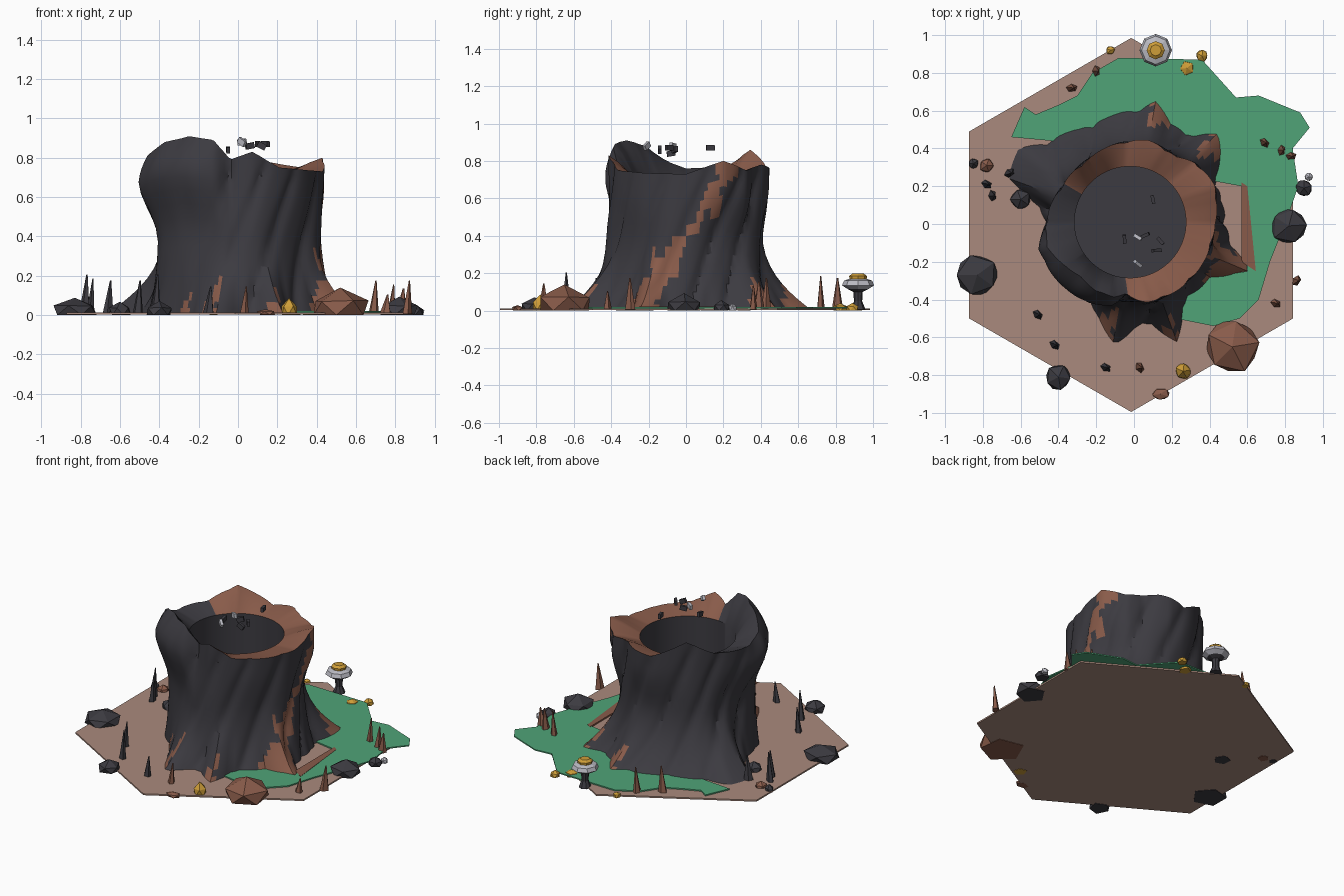
import bpy, bmesh, math, random
from mathutils import Vector, Matrix

if "Cube" in bpy.data.objects:
    bpy.data.objects.remove(bpy.data.objects["Cube"])

random.seed(4)

def mat(name, rgb):
    m = bpy.data.materials.new(name)
    m.diffuse_color = (*rgb, 1)
    m.use_nodes = True
    m.node_tree.nodes["Principled BSDF"].inputs["Base Color"].default_value = m.diffuse_color
    return m

CHAR = mat("charcoal bark", (0.045, 0.043, 0.052))
BROWN = mat("brown wood", (0.25, 0.105, 0.068))
SOIL = mat("pale soil", (0.40, 0.255, 0.205))
MOSS = mat("green moss", (0.08, 0.37, 0.185))
GOLD = mat("gold", (0.62, 0.34, 0.04))
ASH = mat("pale ash", (0.50, 0.50, 0.55))

def finish(bm, name, mats, angle=None):
    bmesh.ops.recalc_face_normals(bm, faces=bm.faces)
    me = bpy.data.meshes.new(name)
    bm.to_mesh(me)
    bm.free()
    ob = bpy.data.objects.new(name, me)
    bpy.context.collection.objects.link(ob)
    for m in mats:
        me.materials.append(m)
    if angle:
        bpy.ops.object.select_all(action='DESELECT')
        ob.select_set(True)
        bpy.context.view_layer.objects.active = ob
        bpy.ops.object.shade_smooth_by_angle(angle=math.radians(angle))
    return ob

def plate(name, pts, z0, z1, m):
    bm = bmesh.new()
    f = bm.faces.new([bm.verts.new((x, y, z0)) for x, y in pts])
    r = bmesh.ops.extrude_face_region(bm, geom=[f])
    for v in r["geom"]:
        if isinstance(v, bmesh.types.BMVert):
            v.co.z = z1
    return finish(bm, name, [m])

def table(tab, a):
    """Cyclic linear lookup of (degrees, value) pairs."""
    a %= 360
    ext = [(tab[-1][0] - 360, tab[-1][1])] + tab + [(tab[0][0] + 360, tab[0][1])]
    for (a0, v0), (a1, v1) in zip(ext, ext[1:]):
        if a0 <= a <= a1:
            return v0 + (v1 - v0) * (a - a0) / (a1 - a0)

# Ground: hexagonal soil tile, moss patch and a fallen bark strip
plate("soil_tile", [(-0.015 + 0.99 * math.sin(k * math.pi / 3),
                     -0.005 + 0.99 * math.cos(k * math.pi / 3)) for k in range(6)], 0.002, 0.012, SOIL)
plate("moss_patch", [(-0.65, 0.46), (-0.58, 0.62), (-0.52, 0.58), (-0.4, 0.63), (-0.3, 0.68), (-0.22, 0.8),
                     (-0.08, 0.88), (0.36, 0.87), (0.54, 0.67), (0.66, 0.68), (0.88, 0.59), (0.93, 0.51),
                     (0.84, 0.4), (0.87, 0.2), (0.8, 0), (0.72, -0.2), (0.66, -0.4), (0.56, -0.5),
                     (0.42, -0.54), (0.22, -0.5), (0.3, -0.3), (0.6, -0.25), (0.58, -0.06), (0.57, 0.2),
                     (0.3, 0.25), (0, 0.4)], 0.012, 0.02, MOSS)
plate("bark_strip", [(0.57, 0.22), (0.6, 0.2), (0.645, -0.25), (0.57, -0.2)], 0.012, 0.022, BROWN)

# Hollow stump: foot radius, crown radius and rim height against direction
FOOT = [(0, .5), (15, .48), (30, .52), (40, .62), (47, .68), (60, .57), (70, .58), (80, .69), (90, .63),
        (105, .6), (120, .6), (138, .66), (147, .75), (160, .73), (170, .52), (180, .46), (205, .46),
        (225, .43), (240, .47), (252, .57), (261, .66), (270, .57), (280, .55), (290, .68), (300, .53),
        (311, .5), (325, .5), (338, .69), (348, .52)]
CROWN = [(0, .43), (25, .475), (45, .46), (58, .42), (80, .45), (100, .44), (125, .42), (150, .43), (180, .47),
         (195, .53), (220, .51), (240, .49), (255, .45), (264, .39), (280, .42), (300, .42), (330, .42)]
RIM = [(0, .73), (25, .80), (45, .75), (70, .78), (95, .745), (125, .86), (150, .77), (180, .76), (190, .79),
       (210, .88), (232, .91), (252, .89), (264, .79), (280, .83), (300, .75), (330, .735)]
NA = 144
LEVELS = [0, .03, .07, .12, .17, .23, .3, .38, .46, .54, .62, .7, .77, .83, .88, .92, .96, 1]

def lobe(a):
    """Strength of the swollen front left burl."""
    return max(0, 1 - abs(a % 360 - 224) / 42) ** 0.6 if abs(a % 360 - 224) < 42 else 0

def bark_radius(a, z, t):
    foot, crown = table(FOOT, a), table(CROWN, a)
    mid = 0.415 + 0.015 * math.cos(math.radians(a * 5 + 40))
    s = min(1, max(0, (t - .45) / .4))
    s = s * s * (3 - 2 * s)
    body = mid + (crown - mid) * s
    r = body + (foot - mid) * max(0, 1 - z / 0.42) ** 2.3
    w = a - 55 * z
    groove = abs(math.sin(math.radians(w * 6.5 + 20 * math.sin(math.radians(3 * w)))))
    r -= 0.028 * (1 - groove) ** 2 * (1 - lobe(a)) * (1 - 0.6 * t ** 6)
    if t > .77:
        r -= 0.11 * lobe(a) * ((t - .77) / .23) ** 2
    return r

bm = bmesh.new()
rings = []
for t in LEVELS:
    ring = []
    for i in range(NA):
        a = 360 * i / NA
        z = 0.01 + t * (table(RIM, a) - 0.01)
        r = bark_radius(a, z, t)
        c, s = math.cos(math.radians(a)), math.sin(math.radians(a))
        ring.append(bm.verts.new((r * c, r * s, z)))
    rings.append(ring)
# Sloping lip, pit wall and floor
for k, (rad, zz) in enumerate([(None, None), (0.295, 0.715), (0.295, 0.3)]):
    ring = []
    for i in range(NA):
        a = 2 * math.pi * i / NA
        o = rings[len(LEVELS) - 1][i].co
        if rad is None:
            p = Vector((0.62 * o.x + 0.38 * (-.02 + .295 * math.cos(a)),
                        0.62 * o.y + 0.38 * (.01 + .295 * math.sin(a)), o.z - 0.3 * (o.z - .715)))
        else:
            p = Vector((-.02 + rad * math.cos(a), .01 + rad * math.sin(a), zz))
        ring.append(bm.verts.new(p))
    rings.append(ring)

def bark_colour(j, a, z):
    if j >= len(LEVELS) + 1:
        return 0                                   # pit wall
    if j >= len(LEVELS) - 1:
        return 0 if 150 < a < 264 else 1           # lip
    d = (a + 180) % 360 - 180
    wob = 3 * math.sin(z * 23) + 2 * math.sin(z * 51)
    if abs(d - (-33 + 83 * z) + wob) < 5 + 3 * math.sin(z * 9):
        return 1                                   # spiral streak
    for c, w, h in ((338, 9, .28), (47, 5, .2), (80, 6, .16), (258, 5, .18), (236, 4, .13), (292, 4, .12)):
        if abs(a - c + wob) < w * (1.15 - z / h):
            return 1                               # worn root crests
    if z > .5 and abs(d - 22 + wob) < 4:
        return 1
    return 0

for j in range(len(rings) - 1):
    for i in range(NA):
        n = (i + 1) % NA
        f = bm.faces.new((rings[j][i], rings[j][n], rings[j + 1][n], rings[j + 1][i]))
        f.material_index = bark_colour(j, 360 * (i + .5) / NA, f.calc_center_median().z)
bm.faces.new(rings[-1])
bm.faces.new(rings[0][::-1])
finish(bm, "hollow_stump", [CHAR, BROWN], 32)

# Loose pieces
def rock(name, x, y, rx, h, m, z=0.0, ry=None, sub=1):
    bm = bmesh.new()
    bmesh.ops.create_icosphere(bm, subdivisions=sub, radius=1)
    bmesh.ops.rotate(bm, verts=bm.verts, matrix=Matrix.Rotation(random.uniform(0, 6), 3, 'Z'))
    for v in bm.verts:
        v.co *= random.uniform(.9, 1.05)
        v.co = (x + v.co.x * rx, y + v.co.y * (ry or rx), z + max(0.0, v.co.z * h + 0.01))
    bmesh.ops.remove_doubles(bm, verts=bm.verts, dist=1e-5)
    return finish(bm, name, [m])

def spike(name, x, y, h, m, r=0.032):
    bm = bmesh.new()
    bmesh.ops.create_cone(bm, cap_ends=True, segments=5, radius1=r, radius2=0.004, depth=h)
    rot = random.uniform(0, 3)
    for v in bm.verts:
        top = v.co.z > 0
        v.co.y *= 0.7
        v.co.z += h / 2 + 0.005
        v.co = Matrix.Rotation(rot, 3, 'Z') @ v.co
        v.co += Vector((x + (0.012 if top else 0), y, 0))
    return finish(bm, name, [m])

rock("large_brown_rock", .52, -.65, .16, .14, BROWN)
for k, (x, y, r, h) in enumerate([(-.83, -.27, .12, .085), (-.4, -.81, .075, .06), (.82, -.01, .108, .085),
                                  (.9, .19, .05, .045), (-.85, .32, .03, .04), (-.6, .13, .06, .06)]):
    rock(f"dark_rock_{k}", x, y, r, h, CHAR)
rock("flat_brown_rock", .14, -.9, .052, .02, BROWN, ry=.035)
rock("small_brown_rock", -.78, .31, .042, .04, BROWN)
rock("ash_pebble", .925, .25, .025, .03, ASH)
for k, (x, y, r, h) in enumerate([(.26, -.78, .046, .075), (.28, .825, .042, .03), (.36, .89, .035, .03),
                                  (-.125, .92, .026, .025)]):
    rock(f"gold_nugget_{k}", x, y, r, h, GOLD)

for k, (x, y, h) in enumerate([(-.42, -.64, .2), (-.51, -.48, .17), (-.78, .21, .2), (-.75, .15, .18),
                               (-.15, -.76, .14), (-.66, .27, .17)]):
    spike(f"dark_spike_{k}", x, y, h, CHAR)
for k, (x, y, h) in enumerate([(.03, -.76, .14), (.86, -.3, .17), (.75, -.42, .1), (.69, .43, .17),
                               (.78, .39, .15), (-.2, .81, .17), (-.33, .72, .18), (.83, .36, .13)]):
    spike(f"brown_spike_{k}", x, y, h, BROWN)

# Mushroom
bm = bmesh.new()
prof = [(.04, .005, 0), (.022, .05, 0), (.025, .1, 0), (.055, .115, 1), (.086, .135, 1),
        (.075, .16, 1), (.046, .17, 2), (.048, .185, 2), (.03, .198, 2)]
rs = [[bm.verts.new((.115 + r * math.cos(k * math.pi / 4), .92 + r * math.sin(k * math.pi / 4), z))
       for k in range(8)] for r, z, _ in prof]
for j in range(len(rs) - 1):
    for k in range(8):
        f = bm.faces.new((rs[j][k], rs[j][(k + 1) % 8], rs[j + 1][(k + 1) % 8], rs[j + 1][k]))
        f.material_index = prof[j][2]
bm.faces.new(rs[-1]).material_index = 2
bm.faces.new(rs[0][::-1])
finish(bm, "mushroom", [CHAR, ASH, GOLD])

# Floating embers above the pit
for k, (x, y, z) in enumerate([(.1, .13, .87), (.02, -.07, .88), (.06, -.06, .86), (.14, -.09, .87),
                               (.12, -.14, .86), (.02, -.21, .88), (-.05, -.08, .84)]):
    bm = bmesh.new()
    bmesh.ops.create_cube(bm, size=1)
    M = (Matrix.Translation((x, y, z)) @ Matrix.Rotation(random.uniform(0, 3), 4, 'Z')
         @ Matrix.Rotation(random.uniform(-.7, .7), 4, 'Y') @ Matrix.Diagonal((.045, .018, .03, 1)))
    bmesh.ops.transform(bm, matrix=M, verts=bm.verts)
    finish(bm, f"floating_shard_{k}", [ASH if k in (1, 5) else CHAR])
